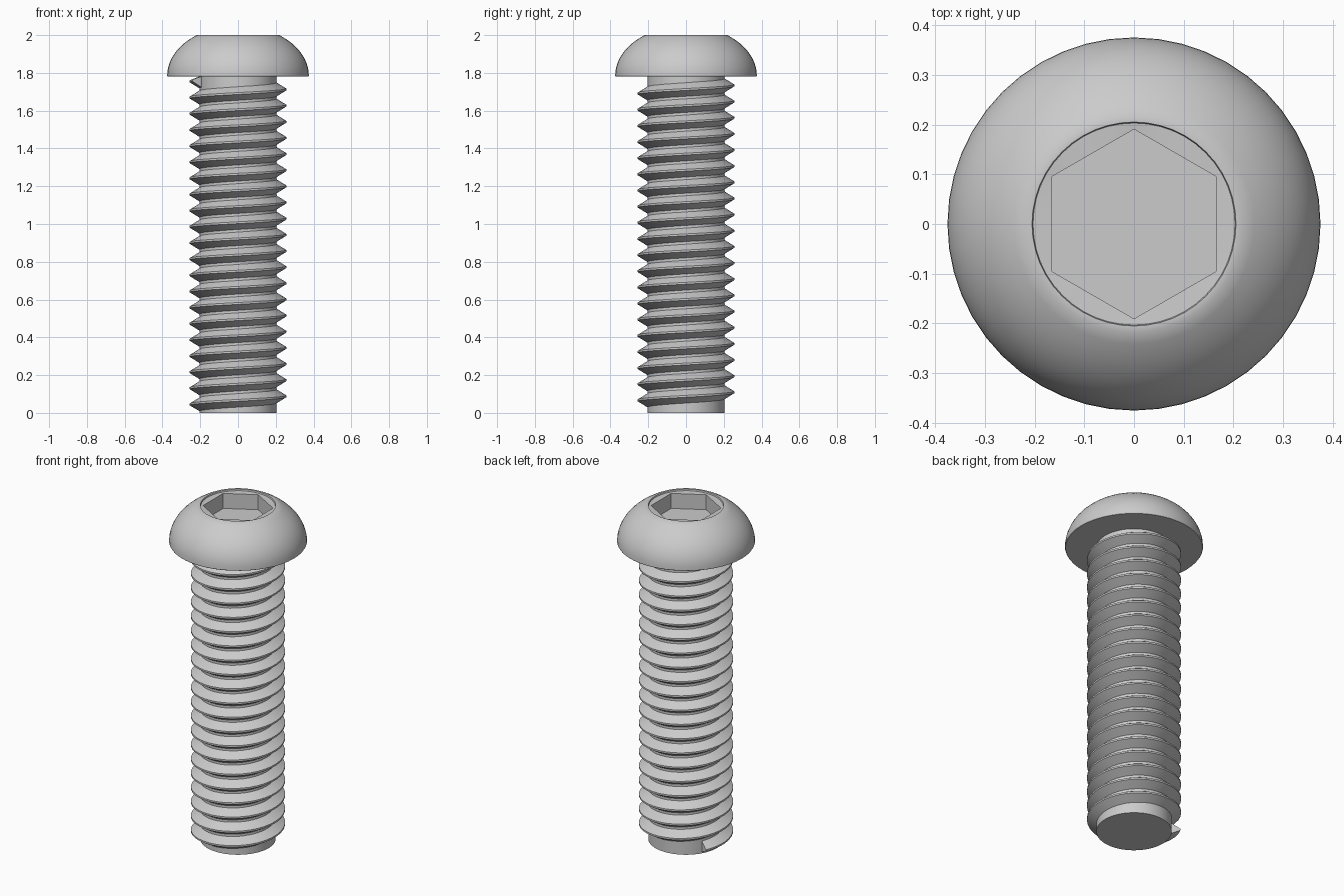
import bpy
import bmesh
import math

cube = bpy.data.objects.get("Cube")
if cube:
    bpy.data.objects.remove(cube, do_unlink=True)

# Single steel colour
steel = bpy.data.materials.new("grey_steel")
steel.use_nodes = True
steel.diffuse_color = (0.6, 0.6, 0.6, 1)
steel.node_tree.nodes["Principled BSDF"].inputs["Base Color"].default_value = (0.6, 0.6, 0.6, 1)

SEGMENTS = 48
SHAFT_TOP = 1.78
ROOT, CREST = 0.205, 0.256
PITCH = 0.0855


def loft(name, rows, closed):
    """Skin rows of points with quads and cap the first and last row.
    closed: rows are closed loops."""
    bm = bmesh.new()
    grid = [[bm.verts.new(p) for p in row] for row in rows]
    for a, b in zip(grid, grid[1:]):
        n = len(a)
        for i in range(n if closed else n - 1):
            j = (i + 1) % n
            bm.faces.new((a[i], a[j], b[j], b[i]))
    bm.faces.new(grid[0])
    bm.faces.new(grid[-1])
    bmesh.ops.recalc_face_normals(bm, faces=bm.faces)
    mesh = bpy.data.meshes.new(name)
    bm.to_mesh(mesh)
    bm.free()
    mesh.materials.append(steel)
    obj = bpy.data.objects.new(name, mesh)
    bpy.context.collection.objects.link(obj)
    bpy.ops.object.select_all(action="DESELECT")
    obj.select_set(True)
    bpy.context.view_layer.objects.active = obj
    bpy.ops.object.shade_smooth_by_angle(angle=math.radians(30))
    return obj


def ring(z, radius):
    """Horizontal loop; radius is a number or a function of the angle."""
    row = []
    for i in range(SEGMENTS):
        t = math.tau * i / SEGMENTS
        r = radius(t) if callable(radius) else radius
        row.append((r * math.cos(t), r * math.sin(t), z))
    return row


def hexagon(t):
    sector = math.pi / 3
    return 0.165 / math.cos((t + sector / 2) % sector - sector / 2)


# Domed head with hexagonal socket
rows = [ring(SHAFT_TOP, 0.372)]
top_angle = math.acos(0.218 / 0.375)
for k in range(13):
    a = top_angle * k / 12
    rise = 0.215 * math.sin(a) / math.sin(top_angle)
    rows.append(ring(SHAFT_TOP + 0.005 + rise, 0.375 * math.cos(a)))
rows += [ring(2.0, 0.205), ring(1.992, 0.203), ring(1.99, hexagon), ring(1.9, hexagon)]
loft("domed_head", rows, True)

# Plain shaft core
loft("shaft_core", [ring(0, ROOT), ring(SHAFT_TOP, ROOT)], True)

# Helical thread ridge wound around the core
section = [(ROOT - 0.01, -0.042), (CREST, -0.005), (CREST, 0.005), (ROOT - 0.01, 0.042)]
start, turns, steps = math.radians(150), 20.15, 36
rows = []
for i in range(int(turns * steps) + 1):
    t = start + math.tau * i / steps
    z = 0.045 + PITCH * (t - math.pi) / math.tau
    rows.append([(r * math.cos(t), r * math.sin(t), max(0.004, min(z + dz, SHAFT_TOP + 0.005)))
                 for r, dz in section])
loft("thread", rows, True)
